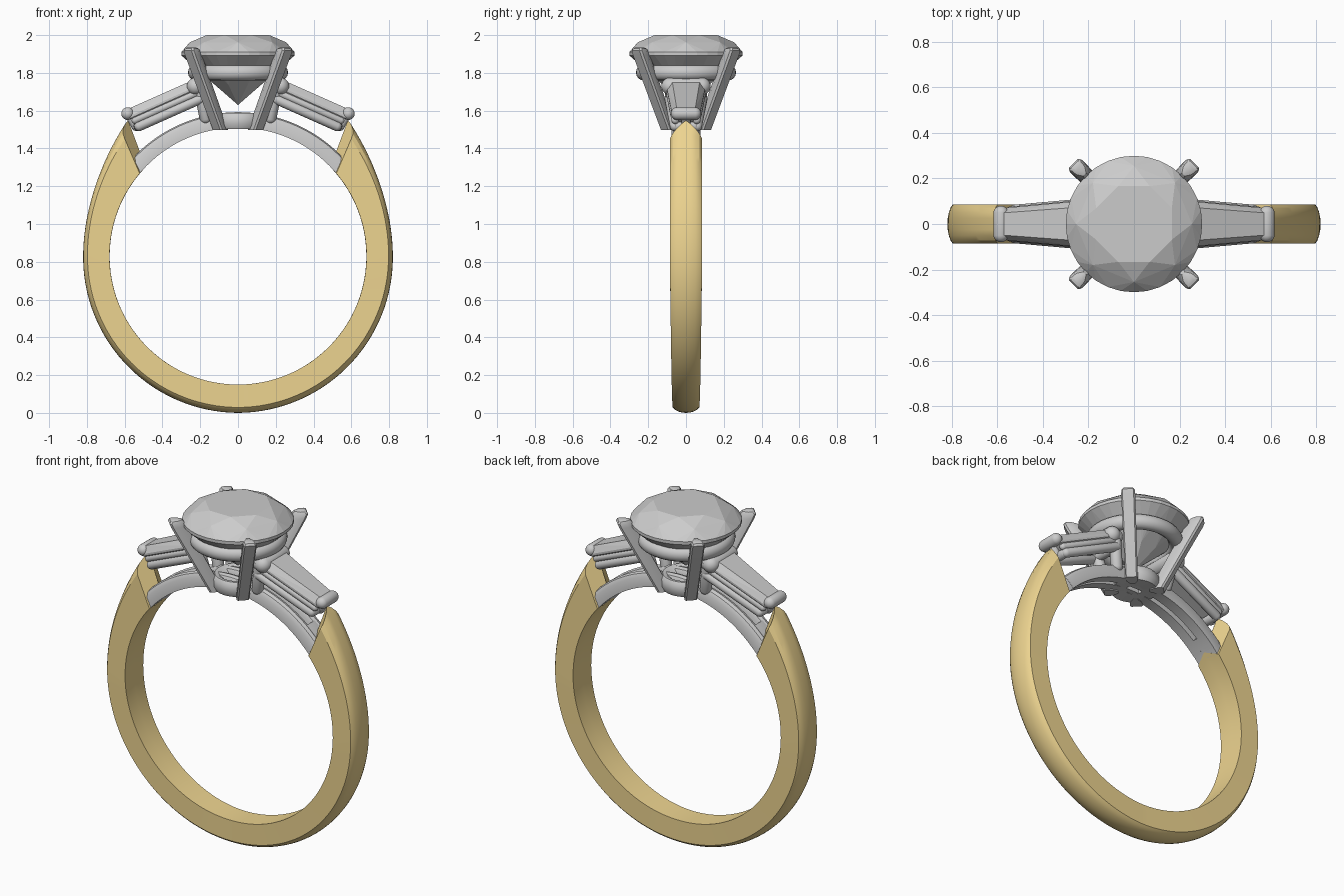
import bpy, bmesh, math
from mathutils import Vector, Matrix

if "Cube" in bpy.data.objects:
    bpy.data.objects.remove(bpy.data.objects["Cube"])

CZ = 0.83        # ring axis height
R_IN = 0.68      # finger hole radius
gold = bpy.data.materials.new("yellow_gold")
gold.diffuse_color = (0.85, 0.66, 0.28, 1)
gold.use_nodes = True
gold.node_tree.nodes["Principled BSDF"].inputs["Base Color"].default_value = gold.diffuse_color


def finish(name, bm, smooth=None, mat=None):
    bmesh.ops.recalc_face_normals(bm, faces=bm.faces)
    me = bpy.data.meshes.new(name)
    bm.to_mesh(me)
    bm.free()
    ob = bpy.data.objects.new(name, me)
    bpy.context.collection.objects.link(ob)
    if mat:
        me.materials.append(mat)
    if smooth:
        bpy.ops.object.select_all(action='DESELECT')
        bpy.context.view_layer.objects.active = ob
        ob.select_set(True)
        bpy.ops.object.shade_smooth_by_angle(angle=math.radians(smooth))
    return ob


def loft(name, rings, caps=(), closed=False, **kw):
    """Skin a list of equal-sized point rings; caps are index lists for the ends."""
    bm = bmesh.new()
    vs = [[bm.verts.new(p) for p in r] for r in rings]
    n = len(rings[0])
    pairs = list(zip(vs, vs[1:])) + ([(vs[-1], vs[0])] if closed else [])
    for a, b in pairs:
        for i in range(n):
            j = (i + 1) % n
            bm.faces.new((a[i], a[j], b[j], b[i]))
    for cap in caps:
        for r in (vs[0], vs[-1]):
            bm.faces.new([r[i] for i in cap])
    return finish(name, bm, **kw)


def hull(name, pts):
    bm = bmesh.new()
    for p in pts:
        bm.verts.new(p)
    bmesh.ops.convex_hull(bm, input=bm.verts)
    bmesh.ops.dissolve_limit(bm, angle_limit=0.01, verts=bm.verts, edges=bm.edges)
    return finish(name, bm)


def capsule(name, a, b, r):
    """Round-ended bar between two points."""
    a, b = Vector(a), Vector(b)
    d = b - a
    bm = bmesh.new()
    bmesh.ops.create_uvsphere(bm, u_segments=20, v_segments=11, radius=r)
    for v in bm.verts:
        v.co.z += math.copysign(max(d.length / 2 - r, 0), v.co.z)
    rot = d.to_track_quat('Z', 'Y').to_matrix().to_4x4()
    bm.transform(Matrix.Translation((a + b) / 2) @ rot)
    return finish(name, bm, smooth=50)


def lathe(name, profile, n=48):
    rings = [[(r * math.cos(k * math.tau / n), r * math.sin(k * math.tau / n), z)
              for r, z in profile] for k in range(n)]
    return loft(name, rings, closed=True, smooth=40)


def polar(r, deg, y):
    a = math.radians(deg)
    return (r * math.cos(a), y, CZ + r * math.sin(a))


# Gold shank: domed section that swells upward and ends in a wedge
ys = [-1, -0.85, -0.6, -0.3, 0, 0.3, 0.6, 0.85, 1]
rings = []
STEPS = 96
for k in range(STEPS + 1):
    s = -1 + 2 * k / STEPS
    m = max(0, (abs(s) * 141 - 90) / 51)
    low = max(0, 1 - abs(s) / 0.64)
    crown = 0.82 + 0.01 * low + 0.104 * m ** 2.4
    edge = 0.797 + 0.004 * low + 0.066 * m ** 2.4
    w = 0.085 - 0.015 * low
    ring = []
    for y in ys:
        r = edge + (crown - edge) * (1 - y * y) ** 0.7
        ring.append(polar(r, -90 + s * (90 + 46 + 5 * (1 - abs(y))), y * w))
    for y, end in ((1, 40), (0, 44), (-1, 40)):
        ring.append(polar(R_IN, -90 + s * (90 + end), y * w))
    rings.append(ring)
loft("shank", rings, caps=([0, 1, 2, 3, 4, 10, 11], [4, 5, 6, 7, 8, 9, 10]),
     smooth=25, mat=gold)


# Bridge under the stones: slotted rails, end blocks and a pierced seat
def arc_bar(name, y0, y1, a0, a1, n=24):
    sec = [(R_IN, y0), (0.735, y0), (0.755, y0 + 0.012), (0.762, (y0 + y1) / 2),
           (0.755, y1 - 0.012), (0.735, y1), (R_IN, y1)]
    loft(name, [[polar(r, a0 + (a1 - a0) * k / n, y) for r, y in sec]
                for k in range(n + 1)], caps=(list(range(7)),), smooth=35)


for tag, sy in (("front", -1), ("back", 1)):
    lo, hi = sorted((0.014 * sy, 0.078 * sy))
    arc_bar("bridge_rail_" + tag, lo, hi, 44, 136, 40)
for tag, a in (("right", 40), ("left", 129)):
    arc_bar("bridge_end_" + tag, -0.077, 0.077, a, a + 11, 8)
lathe("bridge_seat", [(0.045, 1.508), (0.125, 1.502), (0.14, 1.53), (0.138, 1.57),
                      (0.125, 1.588), (0.108, 1.588), (0.045, 1.54)])

# Gallery ring beneath the centre stone
lathe("gallery_ring", [(0.225 + 0.04 * math.cos(t * math.tau / 16),
                        1.802 + 0.042 * math.sin(t * math.tau / 16)) for t in range(16)])

# Centre stone: round brilliant
pts = [(0, 0, 1.63)]
for n, r, z, off in ((8, 0.18, 2.0, 0.5), (8, 0.255, 1.962, 0), (32, 0.3, 1.91, 0),
                     (32, 0.3, 1.892, 0), (8, 0.13, 1.735, 0.5)):
    for k in range(n):
        a = (k + off) * math.tau / n
        pts.append((r * math.cos(a), r * math.sin(a), z))
hull("centre_stone", pts)

# Four splayed claws on the diagonals
for i in range(4):
    a = math.radians(45 + 90 * i)
    d = Vector((math.cos(a), math.sin(a), 0))
    t = Vector((-d.y, d.x, 0))
    sec = [(0, -0.03), (0, 0.03), (-0.012, 0.038), (-0.05, 0.034),
           (-0.085, 0.012), (-0.085, -0.012), (-0.05, -0.034), (-0.012, -0.038)]
    rings = []
    for r, z, k in ((0.16, 1.497, 0.9), (0.368, 1.895, 1), (0.377, 1.918, 0.95),
                    (0.37, 1.93, 0.75), (0.36, 1.935, 0.45)):
        rings.append([d * (r + p * k) + t * q * k + Vector((0, 0, z)) for p, q in sec])
    loft("claw_%d" % (i + 1), rings, caps=(list(range(8)),), smooth=30)

# Side settings: tapered baguette, rails, end bars and post
for tag, sx in (("right", 1), ("left", -1)):
    def loc(u, y, n):
        return (sx * (0.22 + 0.914 * u + 0.406 * n), y, 1.72 - 0.406 * u + 0.914 * n)

    pts = []
    for n, k, ins in ((0.046, 0.7, 0.03), (0.008, 1, 0), (-0.004, 1, 0), (-0.045, 0.6, 0.05)):
        for y in (-1, 1):
            pts += [loc(ins, y * 0.103 * k, n), loc(0.385 - ins * 0.5, y * 0.07 * k, n)]
    hull("baguette_" + tag, pts)
    capsule("inner_bar_" + tag, loc(0.0, -0.13, 0.01), loc(0.0, 0.13, 0.01), 0.047)
    capsule("inner_bar_back_" + tag, loc(-0.025, -0.12, 0.0), loc(-0.025, 0.12, 0.0), 0.042)
    capsule("outer_bar_" + tag, loc(0.388, -0.08, 0.024), loc(0.388, 0.08, 0.024), 0.034)
    for side, y in (("front", -1), ("back", 1)):
        capsule("setting_rail_%s_%s" % (side, tag), loc(-0.02, y * 0.09, -0.062),
                loc(0.385, y * 0.057, -0.062), 0.026)
        capsule("setting_wall_%s_%s" % (side, tag), loc(-0.01, y * 0.088, -0.025),
                loc(0.385, y * 0.055, -0.025), 0.02)
        # Post down to the bridge
        capsule("post_%s_%s" % (side, tag), (sx * 0.205, y * 0.085, 1.73),
                (sx * 0.165, y * 0.055, 1.53), 0.033)
    capsule("rail_inner_" + tag, loc(0.0, -0.1, -0.06), loc(0.0, 0.1, -0.06), 0.026)
    capsule("rail_outer_" + tag, loc(0.362, -0.07, -0.06), loc(0.362, 0.07, -0.06), 0.026)
    capsule("outer_upright_" + tag, loc(0.372, 0, -0.08), loc(0.385, 0, 0.04), 0.024)
